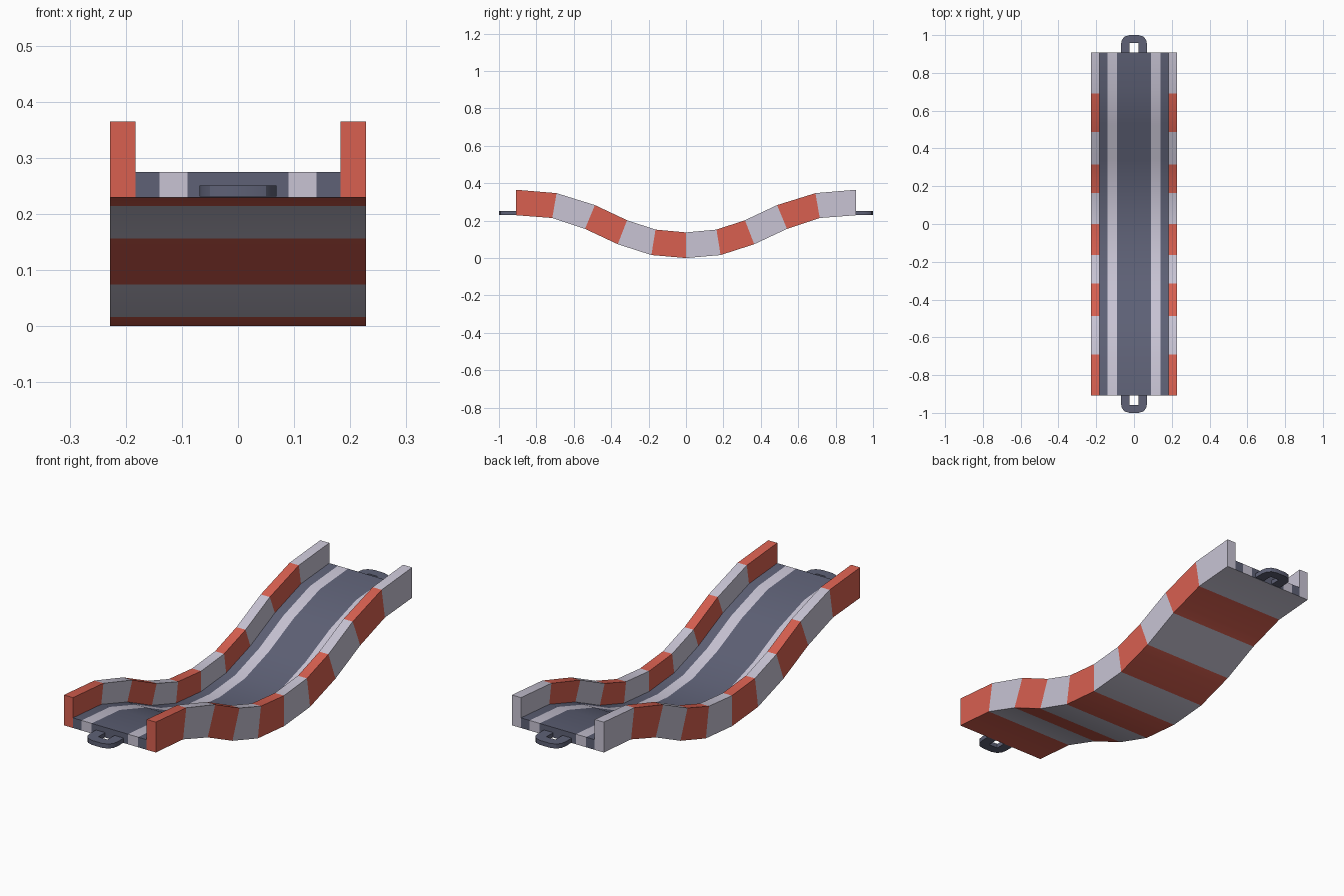
import bpy, bmesh

if "Cube" in bpy.data.objects:
    bpy.data.objects.remove(bpy.data.objects["Cube"])


def material(name, rgb):
    m = bpy.data.materials.new(name)
    lin = [(c / 255 / 12.92) if c < 11 else ((c / 255 + 0.055) / 1.055) ** 2.4 for c in rgb]
    m.diffuse_color = (*lin, 1)
    m.use_nodes = True
    m.node_tree.nodes["Principled BSDF"].inputs["Base Color"].default_value = m.diffuse_color
    return m


RED = material("coral red", (216, 96, 80))
LIGHT = material("pale lilac grey", (200, 196, 212))
DARK = material("slate grey", (94, 97, 118))


def finish(bm, name, mats):
    bmesh.ops.remove_doubles(bm, verts=bm.verts, dist=1e-5)
    bmesh.ops.recalc_face_normals(bm, faces=bm.faces)
    me = bpy.data.meshes.new(name)
    bm.to_mesh(me)
    bm.free()
    for m in mats:
        me.materials.append(m)
    ob = bpy.data.objects.new(name, me)
    bpy.context.collection.objects.link(ob)
    bpy.ops.object.select_all(action='DESELECT')
    ob.select_set(True)
    bpy.context.view_layer.objects.active = ob
    bpy.ops.object.shade_smooth_by_angle(angle=0.52)
    return ob


# Dipped path: (bottom y, bottom z, wall top y, wall top z), mirrored along y
half = [(0, 0, 0, .137), (.185, .016, .163, .152), (.365, .074, .315, .202),
        (.54, .156, .487, .283), (.715, .214, .692, .347), (.908, .229, .908, .365)]
path = [(-a, b, -c, d) for a, b, c, d in half[:0:-1]] + half

# Track body: columns across x; outer columns are guard walls, the rest deck bands
xs = [-.228, -.183, -.14, -.09, .09, .14, .183, .228]
deck_t = 1 / 3
band = [None, 2, 1, 2, 1, 2, None]      # deck colour of each column, None = wall
height = [1 if b is None else deck_t for b in band]
bm = bmesh.new()


def point(i, x, t):
    yb, zb, yt, zt = path[i]
    return (x, yb + (yt - yb) * t, zb + (zt - zb) * t)


def quad(pts, mat):
    f = bm.faces.new([bm.verts.new(point(*p)) for p in pts])
    f.material_index = mat


last = len(path) - 1
for i in range(last):
    stripe = i % 2                       # red and light segments alternate
    j = i + 1
    for c, b in enumerate(band):
        x0, x1, t = xs[c], xs[c + 1], height[c]
        quad([(i, x0, t), (i, x1, t), (j, x1, t), (j, x0, t)], stripe if b is None else b)
        quad([(i, x0, 0), (i, x1, 0), (j, x1, 0), (j, x0, 0)], stripe)
        if b is None:                    # wall sides
            for x in (x0, x1):
                levels = (0, 1) if abs(x) > .2 else (deck_t, 1)
                quad([(i, x, levels[0]), (i, x, levels[1]),
                      (j, x, levels[1]), (j, x, levels[0])], stripe)
# End caps
for i, stripe in ((0, 0), (last, 1)):
    for c, b in enumerate(band):
        x0, x1, t = xs[c], xs[c + 1], height[c]
        if b is None:
            xi, xo = sorted((x0, x1), key=abs)
            pts = [(i, xi, 0), (i, xi, deck_t), (i, xi, 1), (i, xo, 1), (i, xo, 0)]
            quad(pts, stripe)
        else:
            quad([(i, x0, 0), (i, x0, t), (i, x1, t), (i, x1, 0)], b)
finish(bm, "track_body", [RED, LIGHT, DARK])

# Hitch loops: rounded U plates at both ends
outer = [(.069, .905), (.069, .95), (.064, .975), (.05, .992), (.025, 1.0)]
inner = [(.023, .905), (.023, .94), (.023, .957), (.019, .957), (.012, .957)]
outer += [(-x, y) for x, y in outer[::-1]]
inner += [(-x, y) for x, y in inner[::-1]]
for name, s in (("front_hitch_loop", -1), ("back_hitch_loop", 1)):
    bm = bmesh.new()
    faces = []
    for k in range(len(outer) - 1):
        ring = [outer[k], outer[k + 1], inner[k + 1], inner[k]]
        faces.append(bm.faces.new([bm.verts.new((x, y * s, .231)) for x, y in ring]))
    bmesh.ops.remove_doubles(bm, verts=bm.verts, dist=1e-5)
    ext = bmesh.ops.extrude_face_region(bm, geom=bm.faces[:], use_keep_orig=True)
    bmesh.ops.translate(bm, vec=(0, 0, .02),
                        verts=[g for g in ext["geom"] if isinstance(g, bmesh.types.BMVert)])
    finish(bm, name, [DARK])
